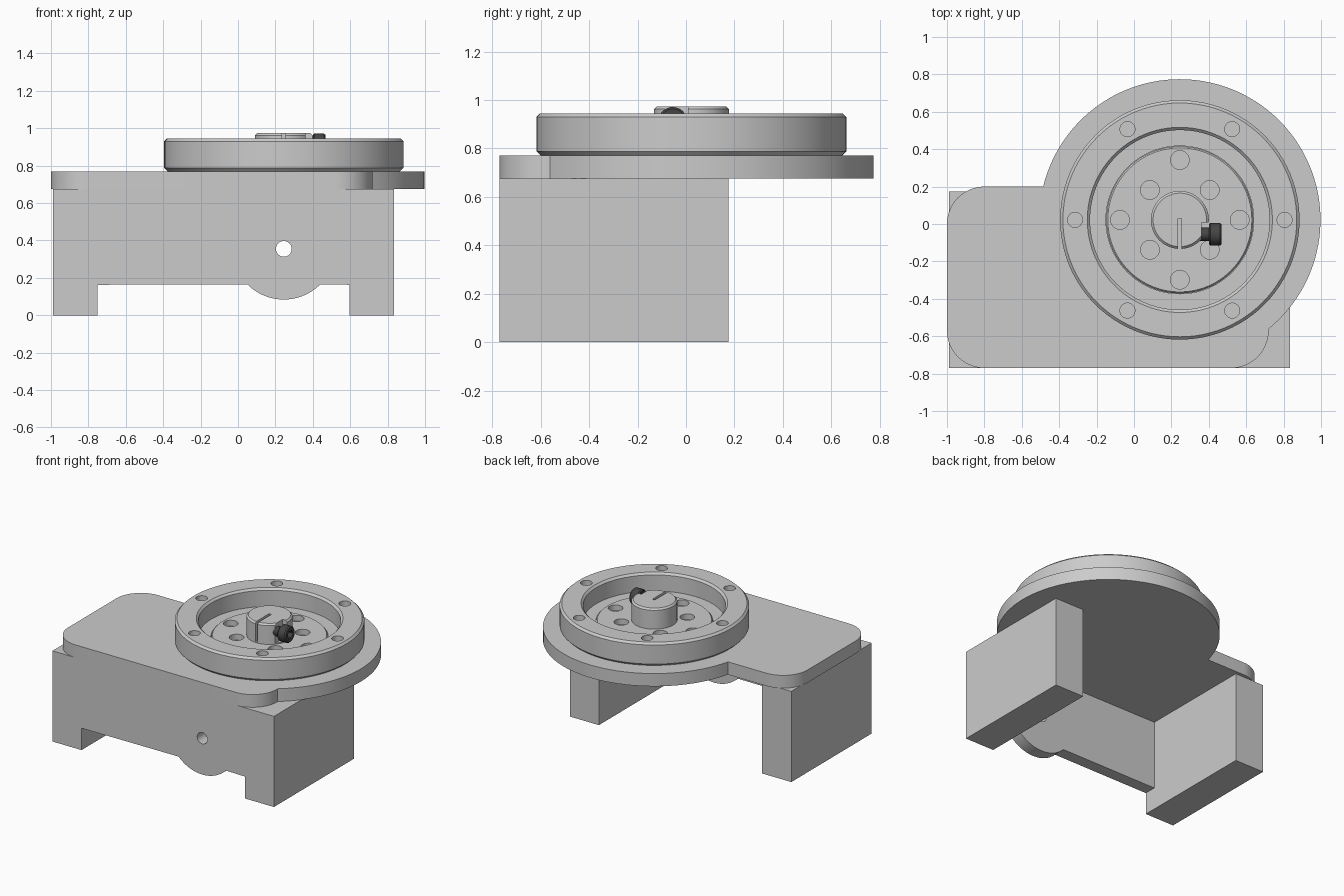
import bpy, bmesh, math
from mathutils import Matrix, Vector

if "Cube" in bpy.data.objects:
    bpy.data.objects.remove(bpy.data.objects["Cube"])

CX, CY = 0.245, 0.022          # turntable axis
FRONT, BACK = -0.77, 0.175
PLATE_Z, TOP_Z = 0.675, 0.77


def finish(name, bm, smooth=True):
    bmesh.ops.remove_doubles(bm, verts=bm.verts, dist=1e-5)
    bmesh.ops.recalc_face_normals(bm, faces=bm.faces)
    me = bpy.data.meshes.new(name)
    bm.to_mesh(me)
    bm.free()
    ob = bpy.data.objects.new(name, me)
    bpy.context.collection.objects.link(ob)
    if smooth:
        bpy.ops.object.select_all(action='DESELECT')
        ob.select_set(True)
        bpy.context.view_layer.objects.active = ob
        bpy.ops.object.shade_smooth_by_angle(angle=math.radians(25))
    return ob


def arc(cx, cy, r, a0, a1, n):
    return [(cx + r * math.cos(math.radians(a0 + (a1 - a0) * i / n)),
             cy + r * math.sin(math.radians(a0 + (a1 - a0) * i / n))) for i in range(n + 1)]


def prism(name, pts, offset):
    """Extrude a closed outline of 3D points along offset."""
    bm = bmesh.new()
    f = bm.faces.new([bm.verts.new(p) for p in pts])
    r = bmesh.ops.extrude_face_region(bm, geom=[f], use_keep_orig=True)
    bmesh.ops.translate(bm, vec=offset, verts=[v for v in r['geom'] if isinstance(v, bmesh.types.BMVert)])
    return finish(name, bm)


def box(name, lo, hi):
    lo, hi = Vector(lo), Vector(hi)
    bm = bmesh.new()
    bmesh.ops.create_cube(bm, size=1, matrix=Matrix.Translation((lo + hi) / 2) @ Matrix.Diagonal((*(hi - lo), 1)))
    return finish(name, bm, False)


def lathe(name, profile, matrix, closed=False, steps=96):
    """Revolve (radius, height) points around local z."""
    bm = bmesh.new()
    vs = [bm.verts.new((r, 0, z)) for r, z in profile]
    es = [bm.edges.new(p) for p in zip(vs, vs[1:])]
    if closed:
        es.append(bm.edges.new((vs[-1], vs[0])))
    bmesh.ops.spin(bm, geom=vs + es, cent=(0, 0, 0), axis=(0, 0, 1), angle=math.tau, steps=steps)
    bm.transform(matrix)
    return finish(name, bm)


def rods(name, centres, r, depth, matrix=Matrix(), sides=32):
    """Cylinders along local z, used as drills."""
    bm = bmesh.new()
    for c in centres:
        bmesh.ops.create_cone(bm, cap_ends=True, segments=sides, radius1=r, radius2=r, depth=depth,
                              matrix=matrix @ Matrix.Translation(c))
    return finish(name, bm, False)


def cut(ob, cutter):
    m = ob.modifiers.new('cut', 'BOOLEAN')
    m.operation, m.solver, m.object = 'DIFFERENCE', 'EXACT', cutter
    bpy.context.view_layer.objects.active = ob
    bpy.ops.object.modifier_apply(modifier=m.name)
    bpy.data.objects.remove(cutter)


# Top plate: rounded rectangle merged with a large disc
R = 0.752
a_low = math.degrees(math.atan2(-0.583, 0.475))
a_high = math.degrees(math.atan2(0.178, -0.7306))
outline = (arc(-0.8, FRONT + 0.2, 0.2, 180, 270, 16) + arc(0.52, FRONT + 0.2, 0.2, 270, 360, 16)
           + arc(CX, CY, R, a_low, a_high, 80) + arc(-0.8, 0.0, 0.2, 90, 180, 16))
prism('top_plate', [(x, y, PLATE_Z) for x, y in outline], (0, 0, TOP_Z - PLATE_Z))

# Legs
box('left_leg', (-0.99, FRONT, 0), (-0.75, BACK, PLATE_Z))
box('right_leg', (0.595, FRONT, 0), (0.835, BACK, PLATE_Z))

# Front wall with round boss and through hole
half = math.degrees(math.asin(0.195 / 0.274))
wall = [(0.595, PLATE_Z), (-0.75, PLATE_Z), (-0.75, 0.163)]
wall += arc(CX, 0.358, 0.274, 270 - half, 270 + half, 24) + [(0.595, 0.163)]
front_wall = prism('front_wall', [(x, FRONT, z) for x, z in wall], (0, 0.09, 0))
cut(front_wall, rods('drill', [(0, 0, 0)], 0.042, 0.4,
                     Matrix.Translation((CX, FRONT, 0.355)) @ Matrix.Rotation(math.pi / 2, 4, 'X')))

# Turntable ring with six bolt holes
axis = Matrix.Translation((CX, CY, 0))
ring = lathe('outer_ring', [(0.395, 0.77), (0.622, 0.77), (0.64, 0.788), (0.64, 0.93), (0.625, 0.945),
                            (0.495, 0.945), (0.48, 0.93), (0.48, 0.81), (0.395, 0.81)], axis, True)
cut(ring, rods('drill', [(0.56 * math.cos(i * math.pi / 3), 0.56 * math.sin(i * math.pi / 3), 0.95)
                         for i in range(6)], 0.04, 0.2, axis))

# Inner disc with eight holes in a square pattern
disc = lathe('inner_disc', [(0, 0.765), (0.393, 0.765), (0.393, 0.813), (0.385, 0.822), (0, 0.822)], axis)
spots = [((0.32 if i % 2 == 0 else 0.226) * math.cos(i * math.pi / 4),
          (0.32 if i % 2 == 0 else 0.226) * math.sin(i * math.pi / 4), 0.83) for i in range(8)]
cut(disc, rods('drill', spots, 0.05, 0.1, axis))

# Split clamp hub with slit and flat screw seat
hub = lathe('clamp_hub', [(0, 0.8), (0.155, 0.8), (0.155, 0.962), (0.143, 0.974), (0, 0.974)], axis, steps=64)
cut(hub, box('slit', (CX - 0.01, -0.2, 0.83), (CX + 0.01, 0.03, 1.1)))
cut(hub, box('seat', (0.362, -0.2, 0.83), (0.5, 0.008, 1.1)))

# Clamp screw with hexagonal socket
to_x = Matrix.Translation((0, -0.055, 0.911)) @ Matrix.Rotation(math.pi / 2, 4, 'Y')
screw = lathe('clamp_screw', [(0, 0.3), (0.035, 0.3), (0.035, 0.4), (0.052, 0.4), (0.06, 0.408), (0.06, 0.46),
                              (0.052, 0.469), (0, 0.469)], to_x, steps=32)
cut(screw, rods('socket', [(0, 0, 0.469)], 0.032, 0.07, to_x, 6))
dark = bpy.data.materials.new('dark_steel')
dark.diffuse_color = (0.06, 0.06, 0.06, 1)
dark.use_nodes = True
dark.node_tree.nodes["Principled BSDF"].inputs["Base Color"].default_value = dark.diffuse_color
screw.data.materials.clear()
screw.data.materials.append(dark)
